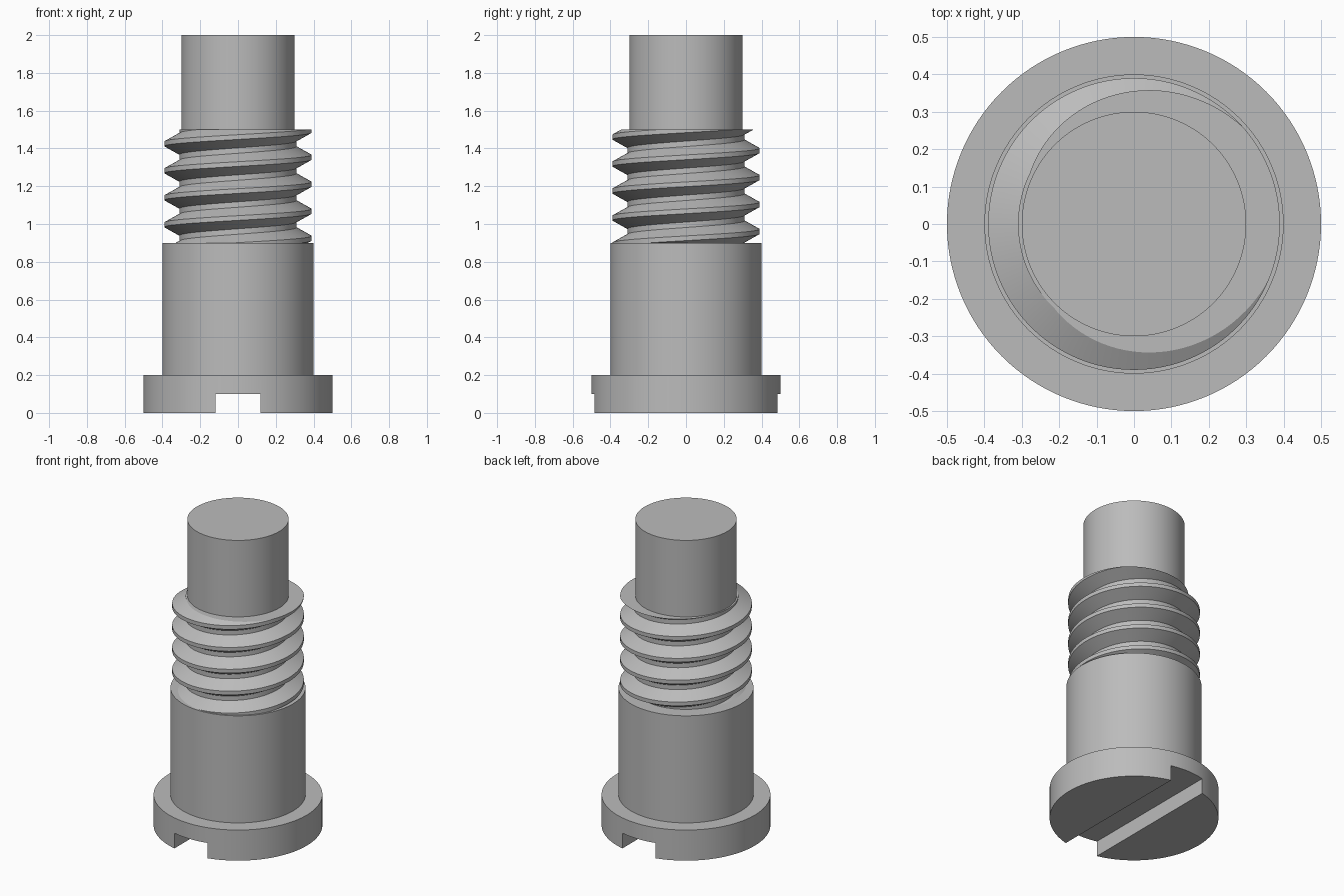
import bpy, bmesh
from math import pi, cos, sin

old = bpy.data.objects.get("Cube")
if old:
    bpy.data.objects.remove(old, do_unlink=True)

# Single grey metal
steel = bpy.data.materials.new("grey_steel")
steel.use_nodes = True
color = (0.5, 0.5, 0.5, 1)
steel.diffuse_color = color
steel.node_tree.nodes["Principled BSDF"].inputs["Base Color"].default_value = color


def select(obj):
    bpy.ops.object.select_all(action="DESELECT")
    obj.select_set(True)
    bpy.context.view_layer.objects.active = obj


def finish(obj):
    obj.data.materials.clear()
    obj.data.materials.append(steel)
    select(obj)
    bpy.ops.object.shade_smooth_by_angle(angle=0.4)


def cylinder(name, radius, low, high):
    bpy.ops.mesh.primitive_cylinder_add(
        vertices=128, radius=radius, depth=high - low, location=(0, 0, (low + high) / 2))
    obj = bpy.context.object
    obj.name = name
    return obj


# Head with a screwdriver slot across its underside
head = cylinder("slotted_head", 0.5, 0, 0.2)
bpy.ops.mesh.primitive_cube_add(size=1)
cutter = bpy.context.object
cutter.scale = (0.24, 1.4, 0.2)
cutter.hide_render = True
slot = head.modifiers.new("slot", "BOOLEAN")
slot.object = cutter
slot.operation = "DIFFERENCE"
slot.solver = "EXACT"
select(head)
bpy.ops.object.modifier_apply(modifier="slot")
bpy.data.objects.remove(cutter, do_unlink=True)
finish(head)

# Plain shoulder and dog point
finish(cylinder("shoulder", 0.4, 0.19, 0.9))
finish(cylinder("dog_point", 0.3, 0.89, 2))

# Right-hand thread: one pitch of profile swept up a helix
PITCH, STEPS, TURNS = 1 / 7, 96, 7
ROOT, CREST = 0.31, 0.39
CREST_HALF, FLANK = 0.0125, 0.0445
profile = [(CREST, -CREST_HALF), (CREST, CREST_HALF), (ROOT, CREST_HALF + FLANK),
           (ROOT, PITCH - CREST_HALF - FLANK), (CREST, PITCH - CREST_HALF)]
start = 1.496 - 6 * PITCH
bm = bmesh.new()
rows = []
for i in range(STEPS * TURNS + 1):
    a = 2 * pi * i / STEPS
    rows.append([bm.verts.new((r * cos(a), r * sin(a), start + z + PITCH * i / STEPS))
                 for r, z in profile])
for row, following in zip(rows, rows[1:]):
    for j in range(len(profile) - 1):
        bm.faces.new((row[j], following[j], following[j + 1], row[j + 1]))
bmesh.ops.remove_doubles(bm, verts=bm.verts, dist=0.0001)

# Trim the thread flat at both ends and cap it
for height, side in ((0.9, -1), (1.5, 1)):
    cut = bmesh.ops.bisect_plane(
        bm, geom=bm.verts[:] + bm.edges[:] + bm.faces[:], dist=0.00001,
        plane_co=(0, 0, height), plane_no=(0, 0, side), clear_outer=True)
    rim = [e for e in cut["geom_cut"] if isinstance(e, bmesh.types.BMEdge) and e.is_boundary]
    bmesh.ops.edgeloop_fill(bm, edges=rim)
bmesh.ops.recalc_face_normals(bm, faces=bm.faces)
mesh = bpy.data.meshes.new("thread")
bm.to_mesh(mesh)
bm.free()
thread = bpy.data.objects.new("thread", mesh)
bpy.context.collection.objects.link(thread)
finish(thread)
